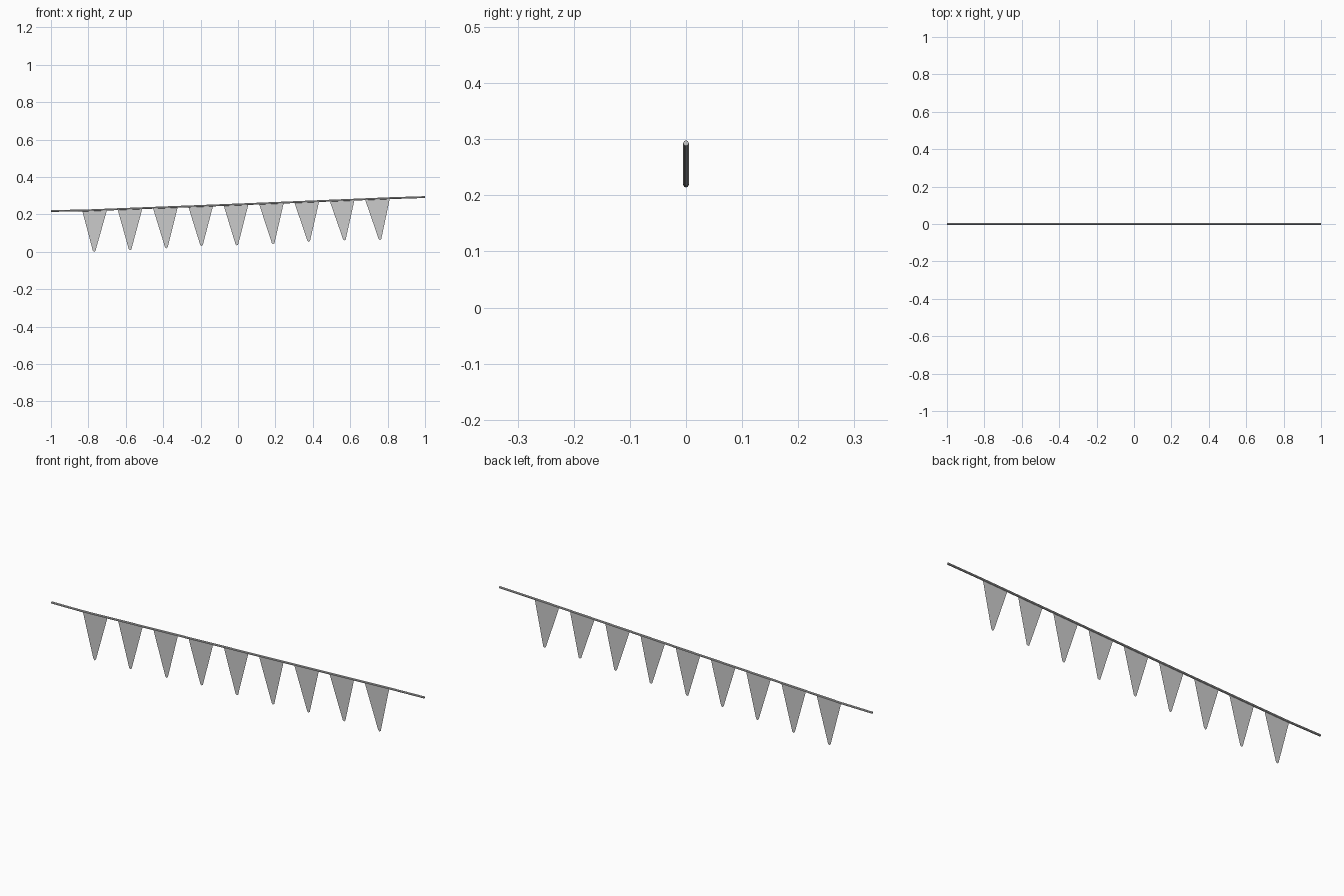
import bpy

if "Cube" in bpy.data.objects:
    bpy.data.objects.remove(bpy.data.objects["Cube"])

# Rope path in the xz plane: level at the left end, then climbing gently
PATH = [(-1.0, 0.219), (-0.83, 0.221), (0.0, 0.2535), (0.81, 0.287), (1.0, 0.293)]


def rope_z(x):
    for (x0, z0), (x1, z1) in zip(PATH, PATH[1:]):
        if x <= x1:
            return z0 + (z1 - z0) * (x - x0) / (x1 - x0)
    return PATH[-1][1]


# Rope: round bevelled curve turned into a mesh
curve = bpy.data.curves.new("rope", 'CURVE')
curve.dimensions = '3D'
curve.bevel_depth = 0.005
curve.bevel_resolution = 2
curve.use_fill_caps = True
spline = curve.splines.new('POLY')
spline.points.add(len(PATH) - 1)
for p, (x, z) in zip(spline.points, PATH):
    p.co = (x, 0, z, 1)
rope = bpy.data.objects.new("rope", curve)
bpy.context.collection.objects.link(rope)
bpy.context.view_layer.objects.active = rope
rope.select_set(True)
bpy.ops.object.convert(target='MESH')
bpy.ops.object.shade_smooth_by_angle()

# Pennants: (tip x, tip z), thin cloth triangles with a slightly blunt tip
TIPS = [(-0.769, 0.0), (-0.577, 0.008), (-0.383, 0.018), (-0.195, 0.031),
        (-0.006, 0.034), (0.188, 0.041), (0.378, 0.053), (0.569, 0.061), (0.759, 0.063)]
for i, (tx, tz) in enumerate(TIPS):
    left = -0.833 + 0.189 * i
    right = left + 0.133
    verts = [(left, 0, rope_z(left)), (tx - 0.007, 0, tz + 0.006), (tx, 0, tz),
             (tx + 0.007, 0, tz + 0.006), (right, 0, rope_z(right))]
    mesh = bpy.data.meshes.new("pennant")
    mesh.from_pydata(verts, [], [range(5)])
    flag = bpy.data.objects.new(f"pennant_{i + 1}", mesh)
    bpy.context.collection.objects.link(flag)
